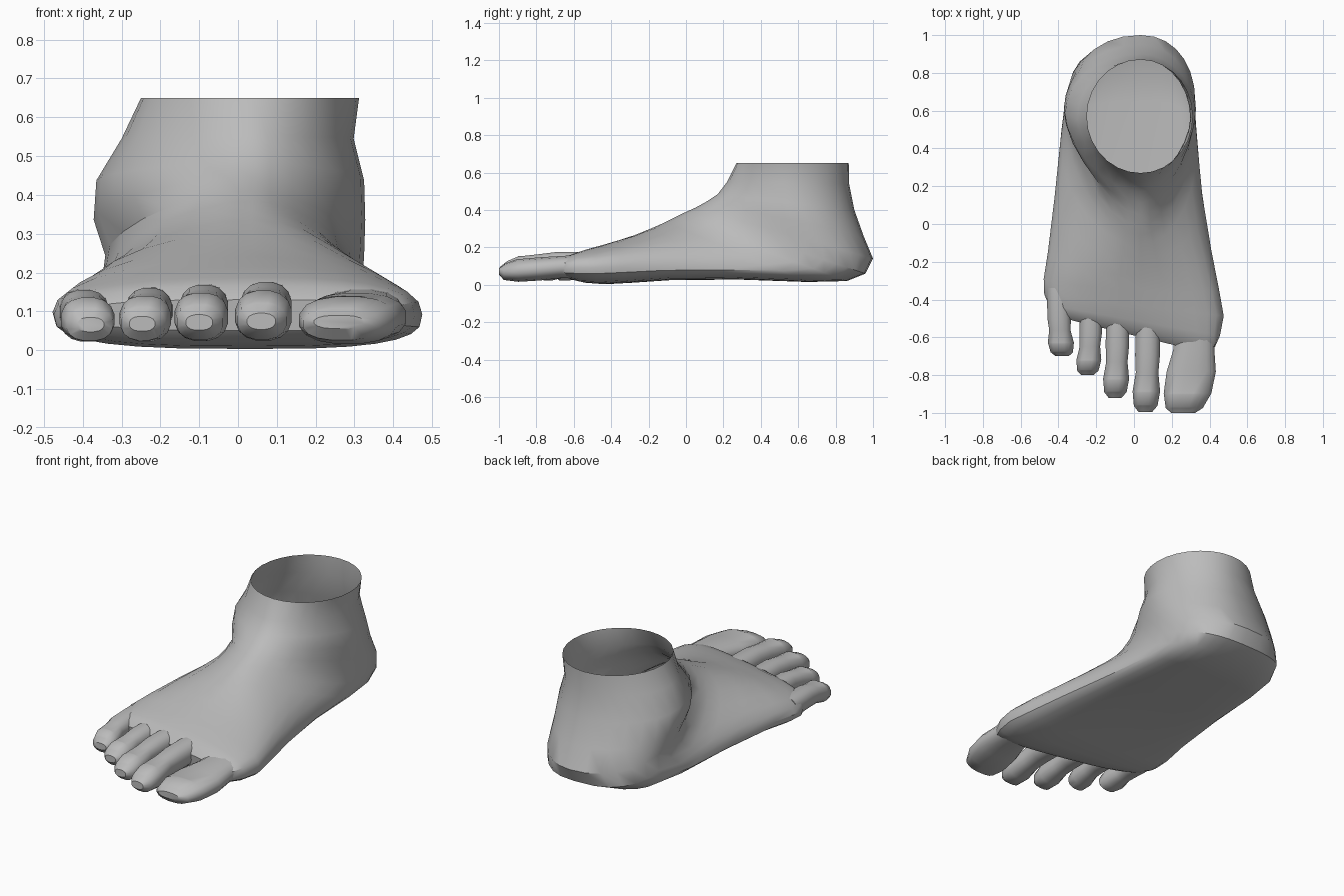
import bpy, bmesh, math

old = bpy.data.objects.get("Cube")
if old:
    bpy.data.objects.remove(old, do_unlink=True)

skin = bpy.data.materials.new("plain grey")
skin.use_nodes = True
GREY = (0.5, 0.5, 0.5, 1)
skin.diffuse_color = GREY
skin.node_tree.nodes["Principled BSDF"].inputs["Base Color"].default_value = GREY


def spow(v, e):
    return math.copysign(abs(v) ** e, v)


def loft(bm, rings, cap_end):
    """Skin a list of equal rings, closing the first; returns the face rows."""
    loops = [[bm.verts.new(p) for p in r] for r in rings]
    n = len(loops[0])
    rows = [[bm.faces.new((a[i], a[(i + 1) % n], b[(i + 1) % n], b[i])) for i in range(n)]
            for a, b in zip(loops, loops[1:])]
    bm.faces.new(loops[0])
    if cap_end:
        bm.faces.new(loops[-1])
    bmesh.ops.recalc_face_normals(bm, faces=bm.faces)
    return rows


def finish(bm, name, angle):
    me = bpy.data.meshes.new(name)
    bm.to_mesh(me)
    bm.free()
    ob = bpy.data.objects.new(name, me)
    bpy.context.collection.objects.link(ob)
    me.materials.append(skin)
    bpy.ops.object.select_all(action='DESELECT')
    ob.select_set(True)
    bpy.context.view_layer.objects.active = ob
    bpy.ops.object.shade_smooth_by_angle(angle=math.radians(angle))


# Foot: rings fan from upright behind the toes to level at the ankle opening
# (top y, top z, bottom y, bottom z, x min, x max, widest height)
FOOT = [
    (-.59, .13, -.58, .05, -.40, .41, .45),
    (-.56, .165, -.55, .022, -.42, .43, .45),
    (-.51, .188, -.51, .01, -.45, .455, .45),
    (-.43, .215, -.43, .003, -.475, .475, .42),
    (-.35, .24, -.30, .01, -.478, .45, .38),
    (-.27, .267, -.08, .025, -.455, .41, .33),
    (-.18, .304, .28, .028, -.42, .362, .29),
    (-.11, .335, .65, .015, -.39, .335, .29),
    (-.06, .36, .86, .02, -.368, .322, .30),
    (-.01, .385, .96, .06, -.352, .32, .34),
    (.05, .412, 1, .14, -.342, .325, .38),
    (.11, .445, .95, .26, -.372, .328, .41),
    (.17, .485, .90, .40, -.365, .325, .44),
    (.22, .55, .872, .54, -.30, .298, .48),
    (.27, .65, .87, .65, -.25, .312, .5),
]


def foot_ring(ty, tz, by, bz, x0, x1, w, n=28):
    xc = .035
    skew = .75 * min(0, ty + .27)               # toe line slants back on the outer side
    boxy = 8 * max(0, -.45 - ty)                # squarer behind the toes
    lean = 0 if tz > .6 else .35 * max(0, min(1, (ty + .2) / .25))  # slimmer ankle front
    sole_power = 3 - min(1, 6 * bz)             # flat sole, round heel
    pts = []
    for i in range(n):
        a = 2 * math.pi * i / n
        c, s = math.cos(a), math.sin(a)
        inner = .25 * max(0, min(1, -ty * 5)) if c > 0 else 0   # fuller inner instep
        e = 2 / (2 + boxy - lean + inner if s >= 0 else sole_power)
        u, v = spow(c, e), spow(s, e)
        x = xc + u * ((x1 - xc) if u > 0 else (xc - x0))
        t = w + v * ((1 - w) if v > 0 else w)
        pts.append((x, by + (ty - by) * t + skew * x, bz + (tz - bz) * t))
    return pts


bm = bmesh.new()
loft(bm, [foot_ring(*r) for r in FOOT], False)
finish(bm, "foot", 35)

# Toes: (distance along toe, width factor, top z, bottom z)
SMALL = [(0, .9, .168, .04), (.45, .9, .166, .045), (.62, .82, .155, .04),
         (.8, 1, .145, .022), (.94, .86, .115, .025), (1, .5, .09, .05)]
BIG = [(0, .8, .165, .03), (.36, .82, .155, .035), (.58, .98, .148, .022),
       (.8, .95, .138, .015), (.95, .74, .108, .025), (1, .48, .09, .055)]


def toe(name, x0, y0, x1, y1, half, profile, height, n=16):
    rings = []
    for f, k, zt, zb in profile:
        cx, cy = x0 + (x1 - x0) * f * f, y0 + (y1 - y0) * f
        cz, rz = (zt + zb) / 2 * height, (zt - zb) / 2 * height
        angles = [2 * math.pi * (i + .5) / n for i in range(n)]
        rings.append([(cx + half * k * spow(math.cos(a), .85), cy,
                       cz + rz * spow(math.sin(a), .85)) for a in angles])
    bm = bmesh.new()
    rows = loft(bm, rings, True)
    # Nail: slightly raised plate on the upper faces near the tip
    bmesh.ops.inset_region(bm, faces=rows[3][2:6], thickness=.006, depth=.003)
    finish(bm, name, 40)


toe("big_toe", .325, -.48, .26, -1, .135, BIG, 1)
toe("second_toe", .075, -.45, .06, -.995, .074, SMALL, 1.06)
toe("third_toe", -.085, -.42, -.1, -.92, .07, SMALL, 1.02)
toe("fourth_toe", -.225, -.4, -.247, -.8, .067, SMALL, .97)
toe("little_toe", -.4, -.34, -.38, -.7, .07, SMALL, .94)
